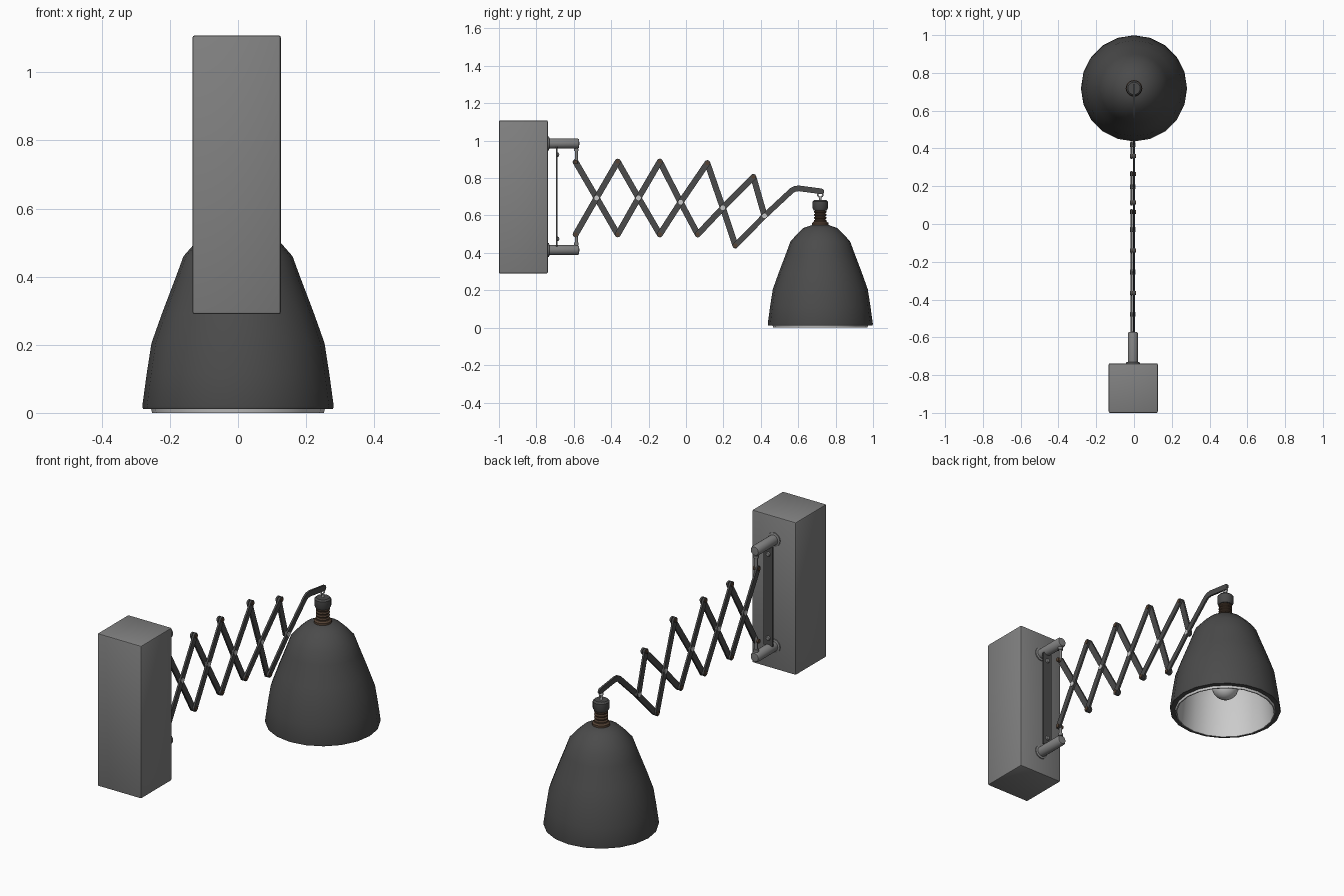
import bpy, bmesh, math
from mathutils import Vector, Matrix

if "Cube" in bpy.data.objects:
    bpy.data.objects.remove(bpy.data.objects["Cube"])

CX = -0.006          # arm plane
LY = 0.718           # lamp axis


def mat(name, c):
    m = bpy.data.materials.new(name)
    m.diffuse_color = (*c, 1)
    m.use_nodes = True
    m.node_tree.nodes["Principled BSDF"].inputs["Base Color"].default_value = m.diffuse_color
    return m


DARK = mat("dark_metal", (0.07, 0.07, 0.07))
GREY = mat("grey_paint", (0.22, 0.22, 0.22))
BROWN = mat("brown_socket", (0.09, 0.055, 0.035))
LIGHT = mat("light_metal", (0.6, 0.6, 0.6))


def finish(name, bm, m, smooth=True):
    bmesh.ops.recalc_face_normals(bm, faces=bm.faces)
    me = bpy.data.meshes.new(name)
    bm.to_mesh(me)
    bm.free()
    ob = bpy.data.objects.new(name, me)
    bpy.context.collection.objects.link(ob)
    me.materials.append(m)
    if smooth:
        bpy.context.view_layer.objects.active = ob
        bpy.ops.object.select_all(action='DESELECT')
        ob.select_set(True)
        bpy.ops.object.shade_smooth_by_angle(angle=math.radians(40))
    return ob


def lathe(name, prof, loc, m, seg=20, axis='Z', closed=False):
    """Revolve (radius, height) points around an axis through loc."""
    bm = bmesh.new()
    vs = [bm.verts.new((r, 0, h)) for r, h in prof]
    es = [bm.edges.new(p) for p in zip(vs, vs[1:])]
    if closed:
        es.append(bm.edges.new((vs[-1], vs[0])))
    bmesh.ops.spin(bm, geom=vs + es, cent=(0, 0, 0), axis=(0, 0, 1),
                   angle=math.tau, steps=seg, use_duplicate=False)
    bmesh.ops.remove_doubles(bm, verts=bm.verts, dist=1e-5)
    rot = {'Z': Matrix(), 'Y': Matrix.Rotation(-math.pi / 2, 4, 'X'),
           'X': Matrix.Rotation(math.pi / 2, 4, 'Y')}[axis]
    bm.transform(Matrix.Translation(loc) @ rot)
    return finish(name, bm, m)


def rod(name, r, h0, h1, loc, m, seg=10, axis='Z'):
    return lathe(name, [(0, h0), (r, h0), (r, h1), (0, h1)], loc, m, seg, axis)


def box(name, lo, hi, m, bevel=0.0):
    lo, hi = Vector(lo), Vector(hi)
    bm = bmesh.new()
    bmesh.ops.create_cube(bm, size=1, matrix=Matrix.Translation((lo + hi) / 2)
                          @ Matrix.Diagonal((*(hi - lo), 1)))
    if bevel:
        bmesh.ops.bevel(bm, geom=bm.edges[:], offset=bevel, segments=2,
                        profile=0.5, affect='EDGES')
    return finish(name, bm, m)


def bar(name, pts, x, w=0.016, t=0.010):
    """Flat round-ended strip following pts in the y-z plane."""
    p = [Vector(q) for q in pts]
    d = [(b - a).normalized() for a, b in zip(p, p[1:])]
    perp = lambda v: Vector((-v.y, v.x))
    left, right = [], []
    for i in range(1, len(p) - 1):
        n = (perp(d[i - 1]) + perp(d[i])).normalized()
        n *= w / n.dot(perp(d[i]))
        left.append(p[i] + n)
        right.append(p[i] - n)

    def cap(c, u):
        return [c + w * (math.cos(a) * perp(u) + math.sin(a) * u)
                for a in (k * math.pi / 6 for k in range(7))]
    outline = left + cap(p[-1], d[-1]) + right[::-1] + cap(p[0], -d[0])
    bm = bmesh.new()
    f = bm.faces.new([bm.verts.new((x - t / 2, q.x, q.y)) for q in outline])
    ext = bmesh.ops.extrude_face_region(bm, geom=[f])["geom"]
    bmesh.ops.translate(bm, vec=(t, 0, 0),
                        verts=[v for v in ext if isinstance(v, bmesh.types.BMVert)])
    return finish(name, bm, DARK)


# wall block
box("wall_block", (-0.134, -1, 0.29), (0.126, -0.738, 1.108), GREY, 0.007)

# bracket posts, swivel pins and mounting strip
for label, z, s in (("upper", 0.985, -1), ("lower", 0.415, 1)):
    lathe(label + "_post", [(0, -0.742), (0.037, -0.742), (0.037, -0.733), (0.027, -0.73),
                            (0.027, -0.58), (0.022, -0.572), (0, -0.57)],
          (CX, 0, z), GREY, 16, 'Y')
    rod(label + "_swivel_pin", 0.008, -0.052, 0.052, (CX, -0.586, z + s * 0.055), GREY)
    rod(label + "_swivel_collar", 0.013, -0.007, 0.007, (CX, -0.586, z + s * 0.034), GREY)
    lathe(label + "_strip_screw", [(0, 0), (0.013, 0), (0.01, 0.008), (0, 0.011)],
          (CX, -0.688, z + s * 0.06), GREY, 10, 'Y')
box("mounting_strip", (CX - 0.027, -0.694, 0.435), (CX + 0.027, -0.687, 0.968), DARK)

# scissor arm
top = [(-0.59, 0.886), (-0.365, 0.888), (-0.14, 0.888), (0.114, 0.88), (0.36, 0.806)]
bot = [(-0.59, 0.499), (-0.365, 0.499), (-0.14, 0.499), (0.063, 0.499), (0.264, 0.44)]
cross = [(-0.478, 0.694), (-0.254, 0.694), (-0.029, 0.671), (0.197, 0.641), (0.42, 0.598)]
XA, XB = CX - 0.007, CX + 0.007
for i in range(4):
    bar(f"falling_bar_{i}", [top[i], cross[i], bot[i + 1]], XA)
    bar(f"rising_bar_{i}", [bot[i], cross[i], top[i + 1]], XB)
bar("end_link", [top[4], cross[4]], XA)
bar("lamp_arm", [bot[4], cross[4], (0.565, 0.733), (0.583, 0.743), (0.605, 0.745),
                 (0.724, 0.729)], XB, 0.015)
for i, (y, z) in enumerate(top + bot):
    rod(f"joint_rivet_{i}", 0.011, -0.016, 0.016, (CX, y, z), BROWN, 10, 'X')
for i, (y, z) in enumerate(cross):
    rod(f"cross_rivet_{i}", 0.013, -0.015, 0.015, (CX, y, z), LIGHT, 10, 'X')

# hanging hook
bpy.ops.mesh.primitive_torus_add(major_radius=0.014, minor_radius=0.004, major_segments=16,
                                 minor_segments=6, location=(0, LY, 0.712),
                                 rotation=(0, math.pi / 2, 0))
hook = bpy.context.object
hook.name = "hanging_ring"
hook.data.materials.append(LIGHT)
rod("hanging_stem", 0.006, 0.67, 0.702, (0, LY, 0), LIGHT)

# socket: cap, ribbed neck, flange
lathe("socket_cap", [(0, 0.682), (0.033, 0.682), (0.041, 0.674), (0.041, 0.638),
                     (0.034, 0.626), (0, 0.626)], (0, LY, 0), DARK)
neck = [(0, 0.628)]
for k in range(4):
    z = 0.626 - k * 0.016
    neck += [(0.027, z), (0.034, z - 0.004), (0.034, z - 0.009), (0.027, z - 0.013)]
lathe("ribbed_neck", neck + [(0, 0.55)], (0, LY, 0), BROWN)
lathe("neck_flange", [(0, 0.567), (0.036, 0.567), (0.044, 0.56), (0.044, 0.544), (0, 0.544)],
      (0, LY, 0), BROWN)

# bell shade: outer shell and pale liner
outer = [(0.0, 0.551), (0.045, 0.549), (0.09, 0.533), (0.125, 0.50), (0.16, 0.46),
         (0.182, 0.40), (0.222, 0.295), (0.254, 0.205), (0.268, 0.115), (0.281, 0.02),
         (0.279, 0.012), (0.25, 0.012)]
lathe("bell_shade", outer, (0, LY, 0), DARK)
lathe("shade_liner", [(0.255, 0.012), (0.252, 0.0), (0.246, 0.0), (0.228, 0.20),
                      (0.165, 0.39), (0.11, 0.49), (0.04, 0.53), (0, 0.532)],
      (0, LY, 0), LIGHT)

# bulb
bulb = [(0.068 * math.sin(a), 0.15 - 0.068 * math.cos(a))
        for a in (k * math.pi / 12 for k in range(10))]
lathe("bulb", bulb + [(0.034, 0.24), (0.03, 0.29), (0.03, 0.34), (0, 0.34)], (0, LY, 0), LIGHT)
rod("bulb_holder", 0.038, 0.31, 0.535, (0, LY, 0), DARK, 16)
